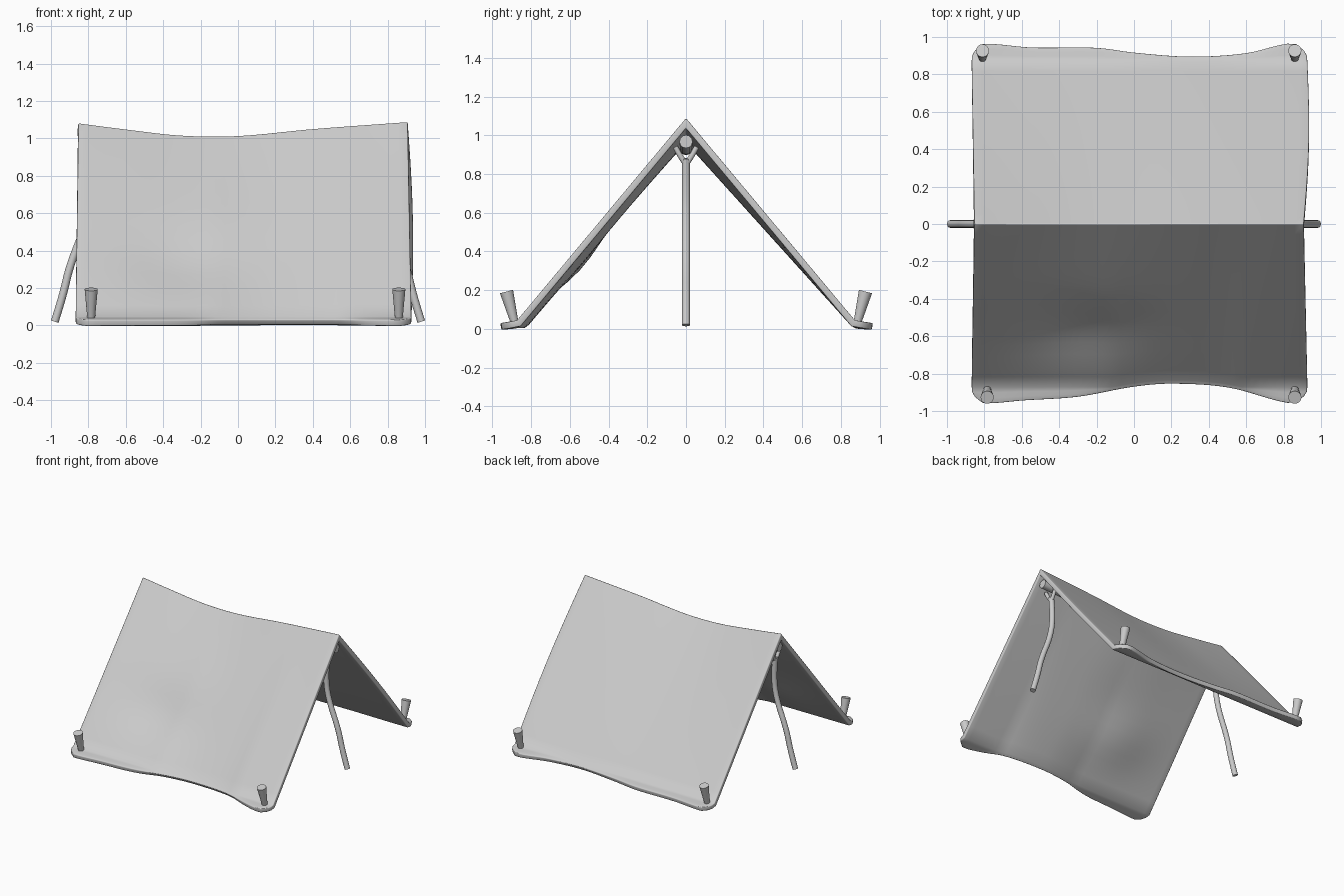
import bpy, bmesh, math
from mathutils import Vector

if "Cube" in bpy.data.objects:
    bpy.data.objects.remove(bpy.data.objects["Cube"])


def smooth_interp(pts, x):
    """Catmull-Rom style interpolation through (x, value) points."""
    if x <= pts[0][0]:
        return pts[0][1]
    if x >= pts[-1][0]:
        return pts[-1][1]
    k = max(i for i in range(len(pts) - 1) if pts[i][0] <= x)

    def slope(i):
        a, b = pts[max(i - 1, 0)], pts[min(i + 1, len(pts) - 1)]
        return (b[1] - a[1]) / (b[0] - a[0])
    (x0, v0), (x1, v1) = pts[k], pts[k + 1]
    h = x1 - x0
    t = (x - x0) / h
    return ((2*t**3 - 3*t**2 + 1) * v0 + (t**3 - 2*t**2 + t) * h * slope(k)
            + (3*t**2 - 2*t**3) * v1 + (t**3 - t**2) * h * slope(k + 1))


def finish(obj, angle=40):
    bpy.ops.object.select_all(action='DESELECT')
    obj.select_set(True)
    bpy.context.view_layer.objects.active = obj
    bpy.ops.object.shade_smooth_by_angle(angle=math.radians(angle))


def tube(name, pts, radius):
    """Round rod along a smooth path, with capped ends."""
    cu = bpy.data.curves.new(name, 'CURVE')
    cu.dimensions = '3D'
    cu.bevel_depth = radius
    cu.bevel_resolution = 4
    cu.use_fill_caps = True
    sp = cu.splines.new('NURBS')
    sp.points.add(len(pts) - 1)
    for p, co in zip(sp.points, pts):
        p.co = (*co, 1)
    sp.order_u = 3
    sp.use_endpoint_u = True
    obj = bpy.data.objects.new(name, cu)
    bpy.context.collection.objects.link(obj)
    bpy.ops.object.select_all(action='DESELECT')
    obj.select_set(True)
    bpy.context.view_layer.objects.active = obj
    bpy.ops.object.convert(target='MESH')
    finish(bpy.context.object)


# Canvas: sagging ridge, wavy ground hems that lie flat only near the corners
ridge = [(-.855, 1.083), (-.6, 1.05), (-.3, 1.017), (0, 1.015), (.4, 1.052), (.9, 1.089)]
hems = {
    1: [(-.87, .955), (-.78, .965), (-.55, .945), (-.2, .943), (0, .918),
        (.3, .897), (.6, .915), (.82, .965), (.92, .955)],
    -1: [(-.87, .95), (-.78, .96), (-.6, .945), (-.3, .925), (0, .872),
         (.2, .856), (.5, .876), (.82, .957), (.92, .945)],
}
NX, NS = 36, 16


def canvas_point(u, side, k):
    # k runs 0 (ridge) .. NS (foot of slope), then three hem rows
    t = min(k / NS, 1)
    bulge = .018 * math.sin(math.pi * t) if side > 0 else 0
    lo, hi = -.853 - .015 * t, .907 + .02 * t + bulge
    flap = (k - NS) / 3 if k > NS else 0
    pinch = .06 * flap ** 3
    x = lo + pinch + (hi - lo - 2 * pinch) * u
    edge = smooth_interp(hems[side], x)
    foot = min(.872, edge - .02)
    if flap:
        return Vector((x, side * (foot + (edge - foot) * flap), .045 - .015 * flap))
    top = smooth_interp(ridge, x)
    # hollow pressed into the front slope
    dent = .035 * math.exp(-((x + .3) / .3) ** 2 - ((t - .68) / .16) ** 2) if side < 0 else 0
    return Vector((x, side * (foot * t - dent * .75), top + (.045 - top) * t - dent * .65))


bm = bmesh.new()
rows = [(-1, k) for k in range(NS + 3, 0, -1)] + [(1, k) for k in range(NS + 4)]
grid = [[bm.verts.new(canvas_point(i / NX, s, k)) for s, k in rows] for i in range(NX + 1)]
for i in range(NX):
    for j in range(len(rows) - 1):
        bm.faces.new((grid[i][j], grid[i + 1][j], grid[i + 1][j + 1], grid[i][j + 1]))
me = bpy.data.meshes.new("canvas")
bm.to_mesh(me)
bm.free()
canvas = bpy.data.objects.new("canvas", me)
bpy.context.collection.objects.link(canvas)
finish(canvas, 50)
sol = canvas.modifiers.new("thickness", 'SOLIDIFY')
sol.thickness = .034
sol.offset = -1
sol.use_even_offset = True
bev = canvas.modifiers.new("soft_edges", 'BEVEL')
bev.width = .012
bev.segments = 3
bev.limit_method = 'ANGLE'
bev.angle_limit = math.radians(55)

# Ridge pole under the canvas
tube("ridge_pole", [(-.84, 0, .968), (-.5, 0, .95), (0, 0, .925), (.5, 0, .955), (.885, 0, .968)], .034)

# Bent forked poles at both ends
for s, label in ((-1, "left"), (1, "right")):
    tube(label + "_pole", [(s * .80, 0, .88), (s * .785, 0, .72), (s * .81, 0, .54),
                           (s * .90, 0, .32), (s * .935, 0, .16), (s * .98, 0, .02)], .021)
    for side, hand in ((-1, "front"), (1, "back")):
        tube(f"{label}_pole_{hand}_prong",
             [(s * .80, 0, .85), (s * .805, side * .03, .89), (s * .805, side * .055, .94)], .014)

# Tapered pegs through the hem corners, leaning outward
for x, side, label in ((-.81, 1, "back_left"), (.86, 1, "back_right"),
                       (-.785, -1, "front_left"), (.86, -1, "front_right")):
    a, b = Vector((x, side * .882, .02)), Vector((x, side * .927, .193))
    bpy.ops.mesh.primitive_cone_add(vertices=20, radius1=.019, radius2=.035,
                                    depth=(b - a).length, location=(a + b) / 2)
    peg = bpy.context.object
    peg.name = label + "_peg"
    peg.rotation_euler = (b - a).to_track_quat('Z', 'Y').to_euler()
    finish(peg)
